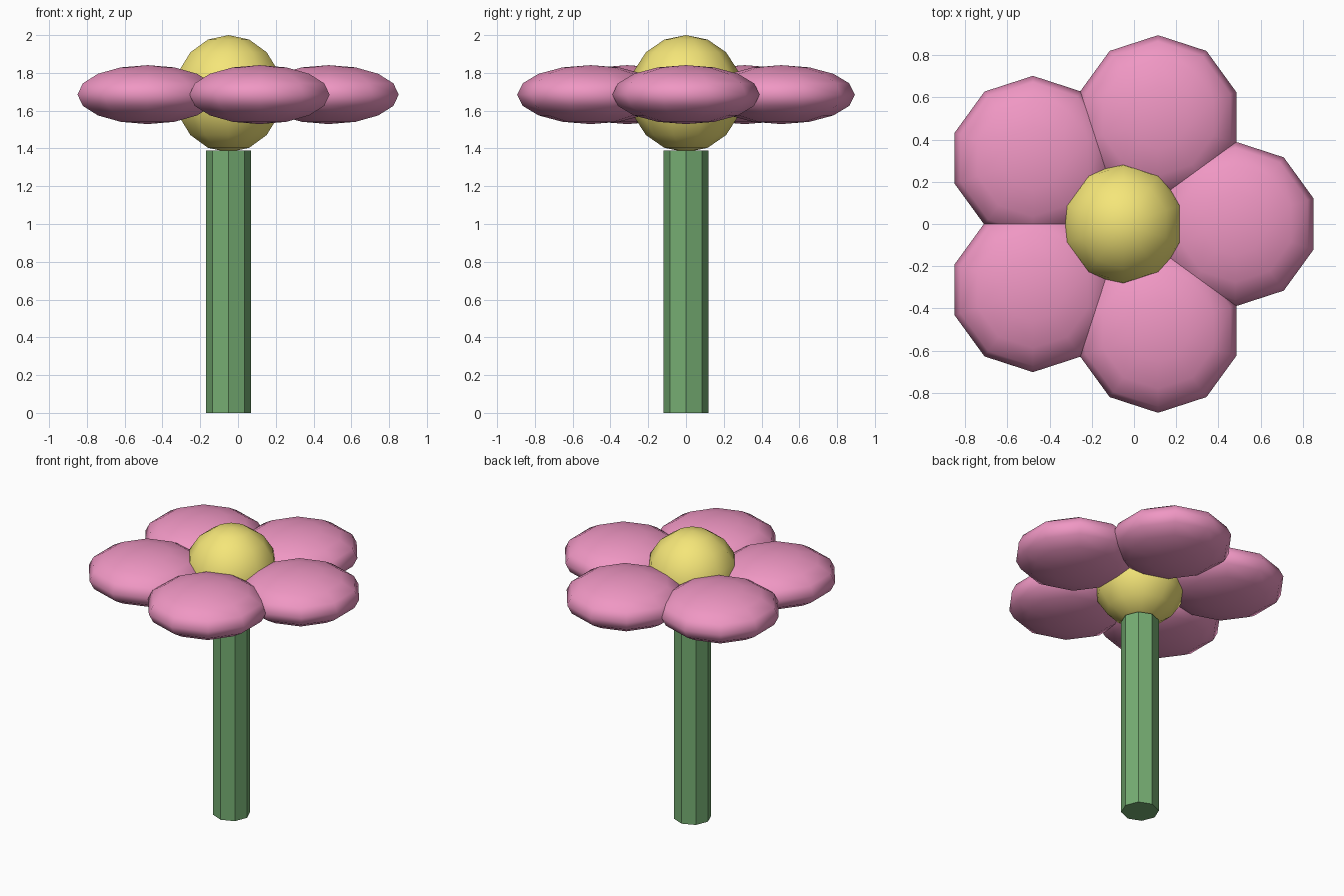
import bpy
from math import cos, sin, pi

if "Cube" in bpy.data.objects:
    bpy.data.objects.remove(bpy.data.objects["Cube"])

CX = -0.05          # flower axis
HEAD_Z = 1.69


def material(name, rgb):
    m = bpy.data.materials.new(name)
    m.diffuse_color = (*rgb, 1)
    m.use_nodes = True
    m.node_tree.nodes["Principled BSDF"].inputs["Base Color"].default_value = m.diffuse_color
    return m


PINK = material("petal_pink", (0.87, 0.31, 0.55))
YELLOW = material("centre_yellow", (0.91, 0.79, 0.19))
GREEN = material("stem_green", (0.18, 0.42, 0.17))


def ball(name, loc, scale, mat):
    bpy.ops.mesh.primitive_uv_sphere_add(segments=10, ring_count=8, radius=1, location=loc)
    o = bpy.context.object
    o.name = name
    o.scale = scale
    bpy.ops.object.transform_apply(location=False, rotation=False, scale=True)
    bpy.ops.object.shade_smooth()
    o.data.materials.append(mat)
    return o


# Stem: flat-sided octagonal post
STEM_TOP = 1.39
bpy.ops.mesh.primitive_cylinder_add(vertices=8, radius=0.12, depth=STEM_TOP,
                                    location=(CX, 0, STEM_TOP / 2))
stem = bpy.context.object
stem.name = "stem"
stem.data.materials.append(GREEN)

# Flower centre
ball("flower_centre", (CX, 0, HEAD_Z), (0.3, 0.3, 0.31), YELLOW)

# Five flattened petals in a ring
for i in range(5):
    a = 2 * pi * i / 5
    ball(f"petal_{i + 1}", (CX + 0.53 * cos(a), 0.53 * sin(a), HEAD_Z - 0.005),
         (0.39, 0.39, 0.156), PINK)
